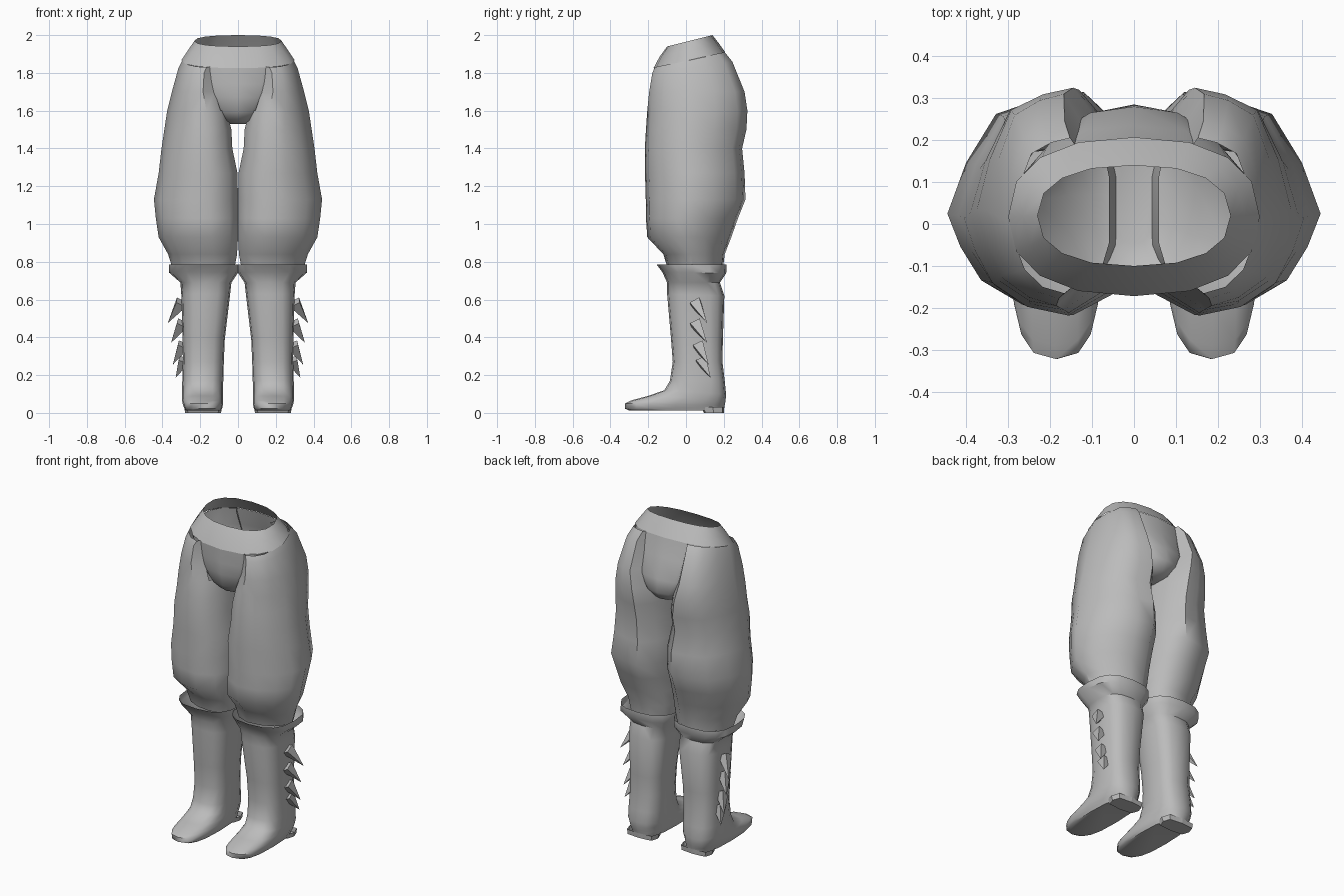
import bpy, bmesh, math
from mathutils import Vector

if "Cube" in bpy.data.objects:
    bpy.data.objects.remove(bpy.data.objects["Cube"])

grey = bpy.data.materials.new("plain grey")
grey.diffuse_color = (0.5, 0.5, 0.5, 1)
grey.use_nodes = True
grey.node_tree.nodes["Principled BSDF"].inputs["Base Color"].default_value = grey.diffuse_color


def finish(name, bm, angle=50, recalc=True):
    if recalc:
        bmesh.ops.recalc_face_normals(bm, faces=bm.faces)
    me = bpy.data.meshes.new(name)
    bm.to_mesh(me)
    bm.free()
    me.materials.append(grey)
    ob = bpy.data.objects.new(name, me)
    bpy.context.collection.objects.link(ob)
    bpy.context.view_layer.objects.active = ob
    ob.select_set(True)
    if angle:
        bpy.ops.object.shade_smooth_by_angle(angle=math.radians(angle))
    ob.select_set(False)
    return ob


def loft(name, rings, cap_end=False, skip=lambda level, side: False, angle=50):
    bm = bmesh.new()
    loops = [[bm.verts.new(p) for p in ring] for ring in rings]
    n = len(loops[0])
    for k in range(len(loops) - 1):
        for i in range(n):
            if not skip(k, i):
                j = (i + 1) % n
                bm.faces.new((loops[k][i], loops[k][j], loops[k + 1][j], loops[k + 1][i]))
    if cap_end:
        bm.faces.new(loops[-1])
    bmesh.ops.delete(bm, geom=[v for v in bm.verts if not v.link_faces], context='VERTS')
    return finish(name, bm, angle)


def oval(x0, x1, y0, y1, z0, z1, n=16, power=0.85):
    """Rounded ring in a box; z runs from z0 at the front to z1 at the back."""
    pts = []
    for i in range(n):
        c, s = math.cos(math.tau * i / n), math.sin(math.tau * i / n)
        c = math.copysign(abs(c) ** power, c)
        s = math.copysign(abs(s) ** power, s)
        pts.append(((x0 + x1) / 2 + c * (x1 - x0) / 2, (y0 + y1) / 2 + s * (y1 - y0) / 2,
                    z0 + (z1 - z0) * (s + 1) / 2))
    return pts


def mirrored(ob, name):
    """Left-hand copy of a right-hand part."""
    me = ob.data.copy()
    for v in me.vertices:
        v.co.x *= -1
    me.flip_normals()
    copy = bpy.data.objects.new(name, me)
    bpy.context.collection.objects.link(copy)


# Open waistband
loft("waistband", [oval(-.23, .23, -.10, .14, 1.94, 2.0),
                   oval(-.265, .265, -.14, .175, 1.885, 1.955),
                   oval(-.30, .30, -.172, .207, 1.825, 1.91)])

# Pelvis under the leggings
pelvis = [(.295, -.17, .205, 1.825, 1.91), (.28, -.17, .235, 1.74, 1.80), (.235, -.17, .28, 1.67, 1.68),
          (.16, -.15, .285, 1.59, 1.60), (.10, -.11, .25, 1.545, 1.55), (.05, -.05, .18, 1.53, 1.53)]
loft("pelvis", [oval(-x, x, f, b, z0, z1) for x, f, b, z0, z1 in pelvis], cap_end=True)

# Baggy leggings: one outline scaled at each height, open on the inside over the hips
outline = [(0, .30), (.1, .1), (.34, 0), (.6, .04), (.82, .15), (.93, .3), (1, .45), (.9, .68),
           (.74, .9), (.5, .97), (.27, 1), (.08, .85), (0, .6)]
# height, inner x, outer x, front y, back y, tilt
levels = [(1.87, .10, .295, -.165, .205, .04), (1.83, .11, .315, -.178, .245, .03),
          (1.70, .10, .35, -.195, .31, 0), (1.60, .06, .375, -.205, .325, 0),
          (1.50, .035, .39, -.212, .32, 0), (1.40, .03, .405, -.218, .297, 0),
          (1.27, .003, .42, -.217, .31, 0), (1.13, 0, .445, -.213, .315, 0),
          (1.03, 0, .435, -.212, .275, 0), (.93, 0, .42, -.205, .24, 0),
          (.84, .005, .37, -.12, .205, 0), (.76, .02, .345, -.095, .195, 0)]
rings = [[(a + u * (b - a), f + v * (r - f), z + t * (2 * v - 1)) for u, v in outline]
         for z, a, b, f, r, t in levels]
leg = loft("right_legging", rings, skip=lambda k, i: k < 3 and i in (0, 11, 12))
mirrored(leg, "left_legging")

# Boots with a flared cuff and a long foot
boot = [(0.0, .365, -.155, .215, .785, .785), (0.0, .365, -.125, .213, .745, .74),
        (.035, .305, -.10, .18, .69, .69), (.042, .30, -.10, .203, .63, .62),
        (.07, .293, -.08, .195, .40, .38), (.075, .292, -.07, .193, .27, .27),
        (.078, .295, -.085, .205, .17, .17), (.08, .297, -.115, .212, .12, .10),
        (.08, .297, -.20, .21, .09, .07), (.08, .295, -.29, .207, .066, .05),
        (.08, .292, -.322, .205, .05, .04), (.083, .285, -.322, .203, .022, .03),
        (.09, .278, -.30, .20, .012, .012)]
b = loft("right_boot", [oval(*r, power=.72) for r in boot], cap_end=True)
mirrored(b, "left_boot")

# Heel blocks
h = loft("right_heel", [oval(.085, .285, .08, .203, .03, .03, 8, .5),
                        oval(.09, .28, .095, .20, 0, 0, 8, .5)], cap_end=True, angle=0)
mirrored(h, "left_heel")

# Spikes down the outside of the boots
spikes = [((.30, .05, .585), (.372, .112, .475)), ((.295, .05, .475), (.355, .112, .37)),
          ((.29, .065, .36), (.345, .12, .255)), ((.285, .08, .28), (.33, .13, .187))]
for n, (base, tip) in enumerate(spikes, 1):
    base, tip = Vector(base), Vector(tip)
    axis = tip - base
    bm = bmesh.new()
    bmesh.ops.create_cone(bm, cap_ends=True, segments=4, radius1=.04, radius2=0, depth=axis.length)
    turn = axis.to_track_quat('Z', 'Y')
    for v in bm.verts:
        v.co = turn @ v.co + (base + tip) / 2
    s = finish(f"right_spike_{n}", bm, 0)
    mirrored(s, f"left_spike_{n}")
